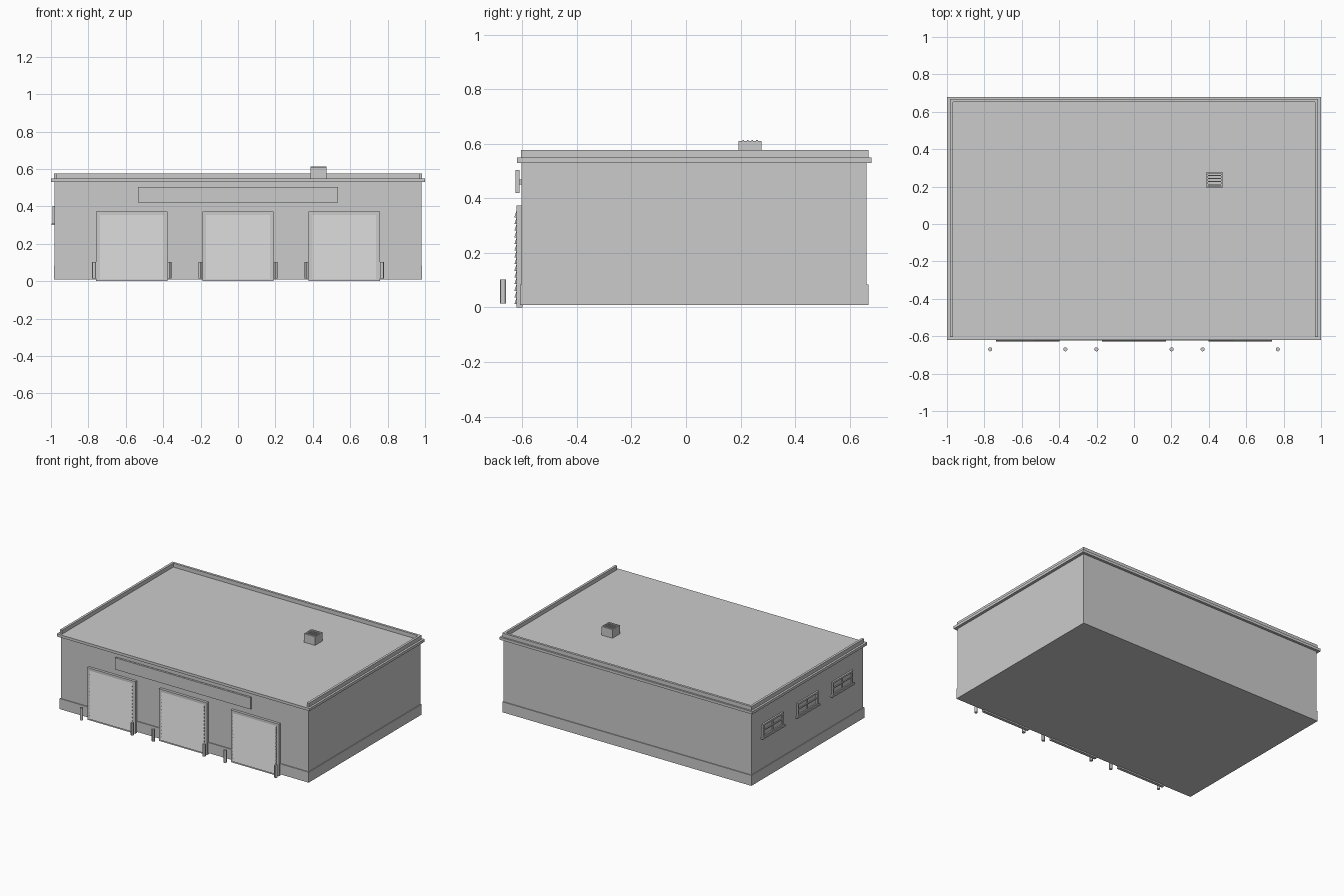
import bpy
import bmesh
from mathutils import Matrix

if "Cube" in bpy.data.objects:
    bpy.data.objects.remove(bpy.data.objects["Cube"], do_unlink=True)

grey = bpy.data.materials.new("light grey")
grey.use_nodes = True
COLOUR = (0.6, 0.6, 0.6, 1)
grey.diffuse_color = COLOUR
grey.node_tree.nodes["Principled BSDF"].inputs["Base Color"].default_value = COLOUR


def finish(name, bm):
    bmesh.ops.recalc_face_normals(bm, faces=bm.faces)
    mesh = bpy.data.meshes.new(name)
    bm.to_mesh(mesh)
    bm.free()
    mesh.materials.append(grey)
    ob = bpy.data.objects.new(name, mesh)
    bpy.context.collection.objects.link(ob)
    return ob


def boxes(name, *ranges):
    """One object made of boxes, each given as x, y and z ranges."""
    bm = bmesh.new()
    for r in ranges:
        size = [b - a for a, b in r]
        mid = [(a + b) / 2 for a, b in r]
        bmesh.ops.create_cube(bm, size=1, matrix=Matrix.Translation(mid) @ Matrix.Diagonal((*size, 1)))
    return finish(name, bm)


# Building shell: plinth, walls and a projecting roof edge
MID_Y = 0.03


def slab(name, half_x, half_y, z0, z1):
    boxes(name, ((-half_x, half_x), (MID_Y - half_y, MID_Y + half_y), (z0, z1)))


slab("plinth", 0.985, 0.638, 0.01, 0.085)
slab("walls", 0.98, 0.632, 0.08, 0.535)
slab("roof", 1.0, 0.65, 0.53, 0.549)

# Parapet on the two sides and the back, open at the front
OUT, THICK, BACK = 0.985, 0.017, MID_Y + 0.638
bm = bmesh.new()
outline = [(-OUT, -0.604), (-OUT, BACK), (OUT, BACK), (OUT, -0.604),
           (OUT - THICK, -0.604), (OUT - THICK, BACK - THICK),
           (THICK - OUT, BACK - THICK), (THICK - OUT, -0.604)]
base = bm.faces.new([bm.verts.new((x, y, 0.549)) for x, y in outline])
top = bmesh.ops.extrude_face_region(bm, geom=[base])["geom"]
bmesh.ops.translate(bm, vec=(0, 0, 0.028), verts=[v for v in top if isinstance(v, bmesh.types.BMVert)])
bm.faces.new([v for v in base.verts]) if not base.is_valid else None
finish("parapet", bm)


# Roller doors: a flat surround with a saw-tooth shutter
def shutter(name, cx, half, z0, z1, count):
    bm = bmesh.new()
    step = (z1 - z0) / count
    profile = [(-0.61, z0)]
    for i in range(count):
        z = z0 + i * step
        profile += [(-0.629, z), (-0.621, z + step)]
    profile.append((-0.61, z1))
    face = bm.faces.new([bm.verts.new((cx - half, y, z)) for y, z in profile])
    new = bmesh.ops.extrude_face_region(bm, geom=[face])["geom"]
    bmesh.ops.translate(bm, vec=(2 * half, 0, 0), verts=[v for v in new if isinstance(v, bmesh.types.BMVert)])
    finish(name, bm)


def bollard(name, x):
    bm = bmesh.new()
    bmesh.ops.create_cone(bm, cap_ends=True, segments=12, radius1=0.011, radius2=0.011,
                          depth=0.087, matrix=Matrix.Translation((x, -0.67, 0.0585)))
    ob = finish(name, bm)
    bpy.ops.object.select_all(action="DESELECT")
    ob.select_set(True)
    bpy.context.view_layer.objects.active = ob
    bpy.ops.object.shade_smooth_by_angle()


for label, cx in (("right", -0.568), ("middle", 0), ("left", 0.568)):
    boxes(label + "_door_surround", ((cx - 0.19, cx + 0.19), (-0.621, -0.6), (0, 0.373)))
    shutter(label + "_door_shutter", cx, 0.17, 0.012, 0.355, 14)
    for side, sx in (("right", -1), ("left", 1)):
        bollard(label + "_door_" + side + "_bollard", cx + sx * 0.201)

# Blank sign panel above the doors, held on short standoffs
boxes("sign_panel", ((-0.535, 0.535), (-0.624, -0.61), (0.42, 0.503)))
boxes("sign_standoffs", *[((x - 0.01, x + 0.01), (-0.611, -0.6), (0.45, 0.47)) for x in (-0.4, 0, 0.4)])

# Windows on the right wall: frame, bars, glass and sill
for label, cy in (("front", -0.358), ("middle", 0.035), ("back", 0.427)):
    y0, y1, z0, z1, w = cy - 0.115, cy + 0.115, 0.308, 0.403, 0.012
    deep, bar = (-0.992, -0.975), (-0.989, -0.975)
    boxes(label + "_window_frame",
          (deep, (y0, y0 + w), (z0, z1)), (deep, (y1 - w, y1), (z0, z1)),
          (deep, (y0, y1), (z1 - w, z1)), (deep, (y0, y1), (z0, z0 + w)))
    boxes(label + "_window_bars",
          (bar, (cy - 0.004, cy + 0.004), (z0, z1)),
          (bar, (y0, y1), (0.353, 0.36)))
    boxes(label + "_window_glass", ((-0.983, -0.975), (y0, y1), (z0, z1)))
    boxes(label + "_window_sill", ((-0.998, -0.975), (cy - 0.128, cy + 0.128), (0.3, 0.31)))

# Roof vent: a hollow-topped box with a slatted grille
X0, X1, Y0, Y1, RIM = 0.388, 0.474, 0.193, 0.277, 0.008
boxes("vent_body", ((X0, X1), (Y0, Y1), (0.545, 0.597)))
boxes("vent_rim",
      ((X0, X0 + RIM), (Y0, Y1), (0.597, 0.611)), ((X1 - RIM, X1), (Y0, Y1), (0.597, 0.611)),
      ((X0, X1), (Y0, Y0 + RIM), (0.597, 0.611)), ((X0, X1), (Y1 - RIM, Y1), (0.597, 0.611)))
boxes("vent_grille", *[((X0, X1), (y - 0.003, y + 0.003), (0.6, 0.613))
                       for y in [Y0 + (Y1 - Y0) * i / 5 for i in range(1, 5)]])
